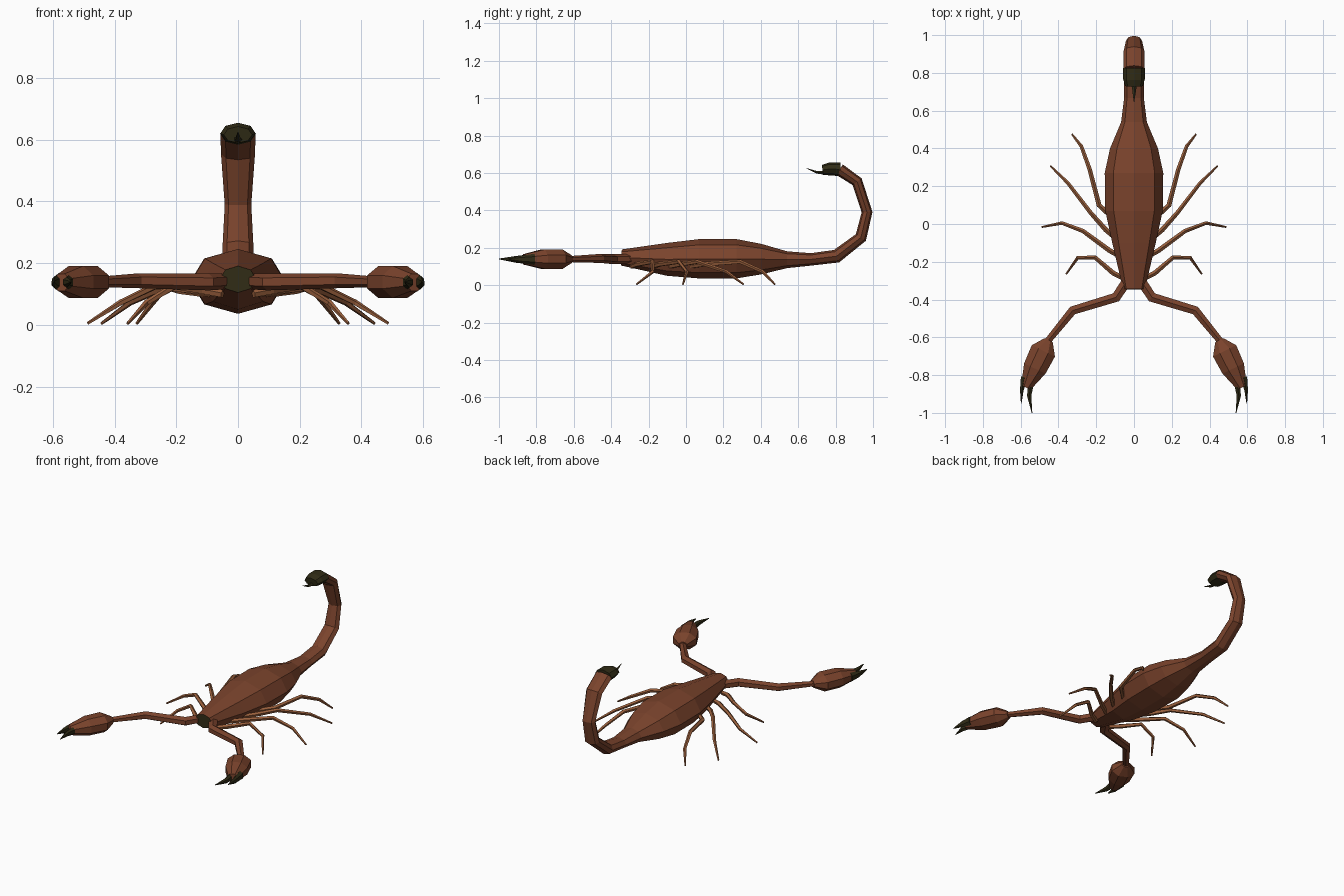
import bpy, bmesh, math
from mathutils import Vector


def material(name, colour):
    m = bpy.data.materials.new(name)
    m.diffuse_color = (*colour, 1)
    return m


BROWN = material("shell brown", (0.195, 0.056, 0.025))
TAN = material("leg tan", (0.32, 0.115, 0.045))
DARK = material("dark olive", (0.030, 0.025, 0.008))
X, Z = Vector((1, 0, 0)), Vector((0, 0, 1))


def loft(name, stations, sides, mat, axis=Z, turn=0.0, mirror=1, cap=None):
    """Skin rings along a path; station = x, y, z, radius along axis, radius across."""
    pts = [Vector(s[:3]) for s in stations]
    bm = bmesh.new()
    rings = []
    for i, s in enumerate(stations):
        before = (pts[i] - pts[i - 1]).normalized() if i else Vector()
        after = (pts[i + 1] - pts[i]).normalized() if i < len(pts) - 1 else Vector()
        t = (before + after).normalized()
        b = t.cross(axis).normalized()
        a = b.cross(t)
        ring = []
        for k in range(sides):
            ang = turn + 2 * math.pi * k / sides
            p = pts[i] + a * s[3] * math.cos(ang) + b * s[4] * math.sin(ang)
            ring.append(bm.verts.new((p.x * mirror, p.y, p.z)))
        rings.append(ring)
    for r, q in zip(rings, rings[1:]):
        for k in range(sides):
            n = (k + 1) % sides
            bm.faces.new((r[k], r[n], q[n], q[k]))
    front = bm.faces.new(rings[0])
    bm.faces.new(rings[-1])
    if cap:
        front.material_index = 1
    bmesh.ops.recalc_face_normals(bm, faces=bm.faces)
    me = bpy.data.meshes.new(name)
    bm.to_mesh(me)
    bm.free()
    me.materials.append(mat)
    if cap:
        me.materials.append(cap)
    ob = bpy.data.objects.new(name, me)
    bpy.context.collection.objects.link(ob)
    return ob


# Body and curling tail, with a dark face at the front
loft("body_and_tail", [
    (0, -0.345, 0.148, 0.058, 0.043),
    (0, -0.10, 0.138, 0.115, 0.088),
    (0, 0.07, 0.141, 0.152, 0.105),
    (0, 0.27, 0.141, 0.155, 0.105),
    (0, 0.40, 0.139, 0.127, 0.082),
    (0, 0.54, 0.136, 0.068, 0.045),
    (0, 0.67, 0.138, 0.052, 0.033),
    (0, 0.805, 0.155, 0.052, 0.036),
    (0, 0.935, 0.255, 0.050, 0.032),
    (0, 0.968, 0.39, 0.043, 0.029),
    (0, 0.915, 0.553, 0.055, 0.030),
    (0, 0.82, 0.618, 0.057, 0.033),
], 8, BROWN, axis=X, cap=DARK)

# Stinger bulb and spike
loft("stinger_bulb", [
    (0, 0.825, 0.619, 0.058, 0.036),
    (0, 0.765, 0.621, 0.057, 0.034),
    (0, 0.730, 0.616, 0.046, 0.027),
], 8, DARK, axis=X)
loft("stinger_spike", [
    (0, 0.75, 0.600, 0.016, 0.011),
    (0, 0.70, 0.603, 0.010, 0.007),
    (0, 0.645, 0.625, 0.001, 0.001),
], 5, DARK, axis=X)

# Walking leg joints: root, first knee, second knee, tip (x, y)
LEGS = [
    [(0.10, 0.02), (0.185, 0.10), (0.235, 0.29), (0.278, 0.41), (0.328, 0.475)],
    [(0.08, -0.09), (0.15, -0.03), (0.23, 0.06), (0.35, 0.217), (0.442, 0.307)],
    [(0.06, -0.18), (0.13, -0.14), (0.27, -0.037), (0.38, 0.005), (0.487, -0.016)],
    [(0.05, -0.29), (0.11, -0.26), (0.206, -0.177), (0.297, -0.178), (0.358, -0.264)],
]
LEG_Z = [0.10, 0.112, 0.125, 0.072, 0.005]
LEG_R = [0.013, 0.014, 0.012, 0.010, 0.005]

for side, sx in (("right", 1), ("left", -1)):
    for n, joints in enumerate(LEGS):
        loft(f"leg_{n + 1}_{side}",
             [(x, y, z, r, r) for (x, y), z, r in zip(joints, LEG_Z, LEG_R)],
             5, TAN, mirror=sx)

    # Claw arm
    loft(f"claw_arm_{side}", [
        (0.03, -0.29, 0.142, 0.026, 0.030),
        (0.095, -0.388, 0.139, 0.027, 0.030),
        (0.325, -0.458, 0.143, 0.024, 0.027),
        (0.465, -0.63, 0.139, 0.016, 0.020),
    ], 6, BROWN, mirror=sx)

    # Pincer hand
    loft(f"pincer_hand_{side}", [
        (0.452, -0.615, 0.139, 0.022, 0.026),
        (0.480, -0.672, 0.139, 0.056, 0.074),
        (0.525, -0.765, 0.139, 0.056, 0.068),
        (0.572, -0.865, 0.138, 0.030, 0.030),
    ], 8, BROWN, turn=math.pi / 8, mirror=sx)

    # Dark pincer fingers, outer and inner
    loft(f"outer_finger_{side}", [
        (0.580, -0.81, 0.138, 0.030, 0.022),
        (0.594, -0.88, 0.138, 0.020, 0.011),
        (0.597, -0.95, 0.140, 0.003, 0.002),
    ], 6, DARK, mirror=sx)
    loft(f"inner_finger_{side}", [
        (0.545, -0.84, 0.138, 0.026, 0.018),
        (0.555, -0.91, 0.138, 0.018, 0.013),
        (0.540, -1.0, 0.140, 0.002, 0.002),
    ], 6, DARK, mirror=sx)
